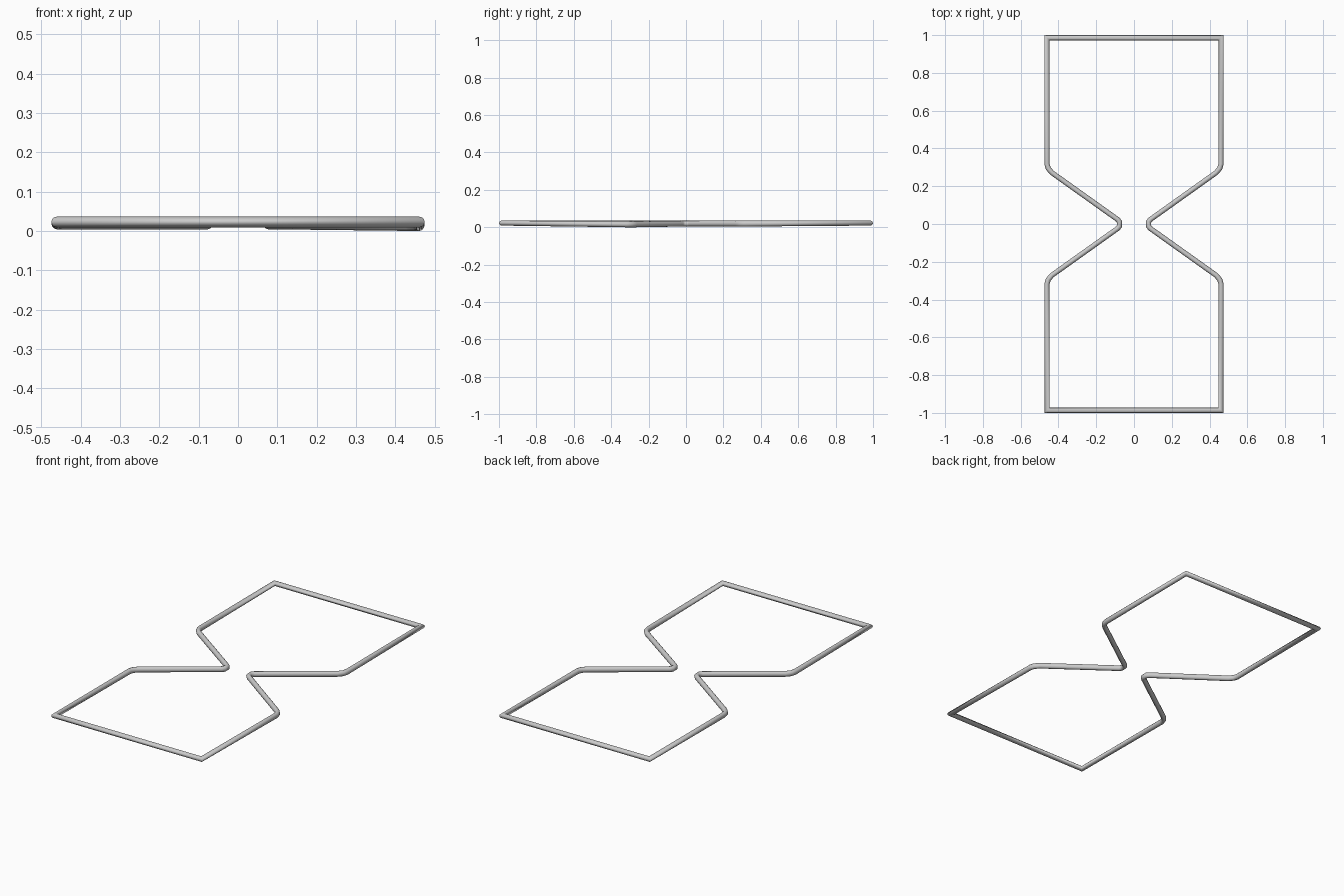
import bpy, bmesh, math
from mathutils import Vector

if "Cube" in bpy.data.objects:
    bpy.data.objects.remove(bpy.data.objects["Cube"])

R, SIDES = 0.0135, 12

# Upper right quarter of the hourglass centreline, from corner to waist
quarter = [(0.461, 0.986), (0.461, 0.318), (0.454, 0.294), (0.434, 0.271),
           (0.087, 0.024), (0.077, 0.012)]
right = quarter + [(x, -y) for x, y in reversed(quarter)]
path = right + [(-x, y) for x, y in reversed(right)]


def height(x, y):
    # the slanted wires sag slightly, most of all at the front right bend
    if abs(y) > 0.5:
        return 0.0235
    if x > 0.4 and y < 0:
        return 0.0165
    return 0.0205


def closed_wire(name, pts):
    """Sweep a round section round a closed path with true mitred corners."""
    bm = bmesh.new()
    rings = []
    n = len(pts)
    for i, p in enumerate(pts):
        a = (Vector(p) - Vector(pts[i - 1])).normalized()
        b = (Vector(pts[(i + 1) % n]) - Vector(p)).normalized()
        na, nb = Vector((a.y, -a.x)), Vector((b.y, -b.x))
        mitre = (na + nb) / (1 + na.dot(nb))
        rise = R if abs(p[1]) > 0.5 else 0.0155
        ring = []
        for k in range(SIDES):
            t = 2 * math.pi * k / SIDES
            q = Vector(p) + mitre * R * math.cos(t)
            ring.append(bm.verts.new((q.x, q.y, height(*p) + rise * math.sin(t))))
        rings.append(ring)
    for i in range(n):
        r0, r1 = rings[i], rings[(i + 1) % n]
        for k in range(SIDES):
            j = (k + 1) % SIDES
            bm.faces.new((r0[k], r0[j], r1[j], r1[k])).smooth = True
    bmesh.ops.recalc_face_normals(bm, faces=bm.faces)
    # rest the lowest point on the ground
    low = min(v.co.z for v in bm.verts)
    bmesh.ops.translate(bm, vec=(0, 0, -low), verts=bm.verts)
    mesh = bpy.data.meshes.new(name)
    bm.to_mesh(mesh)
    bm.free()
    obj = bpy.data.objects.new(name, mesh)
    bpy.context.collection.objects.link(obj)
    return obj


# Bent wire frame, smooth all the way round its corners
closed_wire("hourglass_wire_frame", path)
